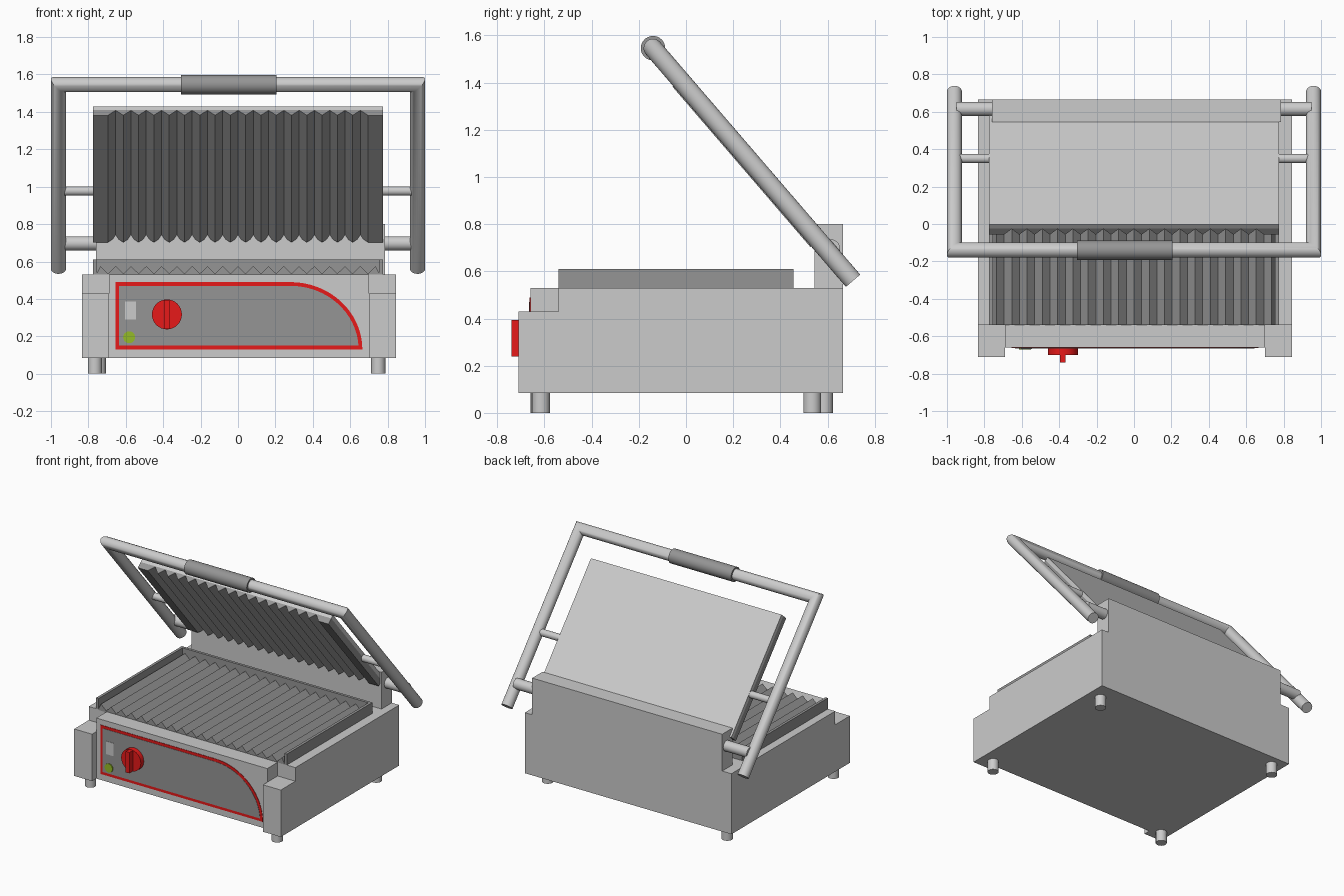
import bpy, bmesh, math
from mathutils import Vector

if "Cube" in bpy.data.objects:
    bpy.data.objects.remove(bpy.data.objects["Cube"])

X, Y, Z = Vector((1, 0, 0)), Vector((0, 1, 0)), Vector((0, 0, 1))


def material(name, r, g, b):
    m = bpy.data.materials.new(name)
    m.diffuse_color = (r, g, b, 1)
    m.use_nodes = True
    m.node_tree.nodes["Principled BSDF"].inputs["Base Color"].default_value = m.diffuse_color
    return m


dark = material("dark_grey", 0.3, 0.3, 0.3)
red = material("red", 0.8, 0.01, 0.01)
green = material("green", 0.3, 0.5, 0.02)


def finish(name, bm, mat=None, smooth=False):
    bmesh.ops.recalc_face_normals(bm, faces=bm.faces)
    me = bpy.data.meshes.new(name)
    bm.to_mesh(me)
    bm.free()
    ob = bpy.data.objects.new(name, me)
    bpy.context.collection.objects.link(ob)
    if mat:
        me.materials.append(mat)
    if smooth:
        bpy.ops.object.select_all(action='DESELECT')
        ob.select_set(True)
        bpy.context.view_layer.objects.active = ob
        bpy.ops.object.shade_smooth_by_angle(angle=math.radians(35))
    return ob


def loft(name, rings, mat=None, smooth=False):
    """Skin a list of point rings and cap both ends."""
    bm = bmesh.new()
    rows = [[bm.verts.new(p) for p in ring] for ring in rings]
    n = len(rows[0])
    for r0, r1 in zip(rows, rows[1:]):
        for i in range(n):
            j = (i + 1) % n
            bm.faces.new((r0[i], r0[j], r1[j], r1[i]))
    bm.faces.new(rows[0])
    bm.faces.new(rows[-1])
    return finish(name, bm, mat, smooth)


def prism(name, pts, a, b, start, sweep, mat=None):
    """Extrude a 2D profile in axes a, b from start along sweep."""
    ring = [start + a * p + b * q for p, q in pts]
    return loft(name, [ring, [v + sweep for v in ring]], mat)


def box(name, x0, x1, y0, y1, z0, z1, mat=None):
    pts = [(x0, y0), (x1, y0), (x1, y1), (x0, y1)]
    return prism(name, pts, X, Y, Z * z0, Z * (z1 - z0), mat)


def pipe(name, path, r, normal, mat=None, sides=24):
    """Round tube along a planar path, with mitred corners."""
    path = [Vector(p) for p in path]
    rings = []
    for i, p in enumerate(path):
        d0 = (p - path[max(i - 1, 0)]).normalized()
        d1 = (path[min(i + 1, len(path) - 1)] - p).normalized()
        s0, s1 = normal.cross(d0), normal.cross(d1)
        s = (s0 + s1).normalized()
        s /= s.dot(s1 if s1.length > 0.5 else s0)
        angles = [2 * math.pi * k / sides for k in range(sides)]
        rings.append([p + r * (s * math.cos(t) + normal * math.sin(t)) for t in angles])
    return loft(name, rings, mat, True)


def ridges(half, teeth, low, high):
    """Zigzag starting and ending on a crest."""
    step = half / teeth
    return [(-half + i * step, low if i % 2 else high) for i in range(2 * teeth + 1)]


# housing
box("housing", -0.835, 0.845, -0.54, 0.665, 0.085, 0.53)
box("front_block", -0.69, 0.70, -0.66, -0.54, 0.085, 0.53)
box("left_front_post", -0.835, -0.69, -0.71, -0.54, 0.085, 0.43)
box("right_front_post", 0.70, 0.845, -0.71, -0.54, 0.085, 0.43)
box("back_wall", -0.76, 0.785, 0.545, 0.665, 0.53, 0.80)

# feet
for i, (x, y) in enumerate([(-0.765, -0.62), (0.75, -0.615), (-0.745, 0.585), (0.75, 0.535)]):
    pipe(f"foot_{i + 1}", [(x, y, 0), (x, y, 0.09)], 0.038, X)

# lower cooking plate with side and back rims
for side, s in (("left", -1), ("right", 1)):
    x0, x1 = sorted((s * 0.775, s * 0.755))
    box(f"{side}_tray_rim", x0, x1, -0.54, 0.455, 0.53, 0.61, dark)
box("back_tray_rim", -0.755, 0.755, 0.435, 0.455, 0.53, 0.61, dark)
profile = [(-0.755, 0.525), (-0.755, 0.535)] + ridges(0.735, 18, 0.535, 0.575)
profile += [(0.755, 0.535), (0.755, 0.525)]
prism("lower_plate", profile, X, Z, Y * -0.54, Y * 0.975, dark)


# control panel with red border
def panel(i):
    a0 = math.asin(i / (0.36 - i))
    arc = [math.pi / 2 + (a0 - math.pi / 2) * k / 16 for k in range(17)]
    return [(-0.655 + i, 0.13 + i), (-0.655 + i, 0.49 - i)] + [
        (0.28 + (0.385 - i) * math.cos(t), 0.13 + (0.36 - i) * math.sin(t)) for t in arc]


prism("panel_border", panel(0), X, Z, Y * -0.663, Y * 0.005, red)
prism("control_panel", panel(0.02), X, Z, Y * -0.665, Y * 0.006, dark)
box("switch", -0.605, -0.545, -0.667, -0.66, 0.29, 0.385)
pipe("indicator_light", [(-0.582, -0.672, 0.195), (-0.582, -0.655, 0.195)], 0.032, Z, green)
pipe("knob", [(-0.38, -0.70, 0.317), (-0.38, -0.66, 0.317)], 0.08, Z, red, 32)
box("knob_grip", -0.395, -0.365, -0.74, -0.70, 0.24, 0.394, red)

# tilted lid: U runs up the lid, N points to its cooking side
P = Vector((0, 0.708, 0.56))
U = Vector((0, -0.652, 0.758)).normalized()
N = X.cross(U)
start, sweep = P + U * 0.226, U * 0.896
shell = [(-0.775, -0.027), (0.775, -0.027), (0.775, 0), (-0.775, 0)]
prism("lid_shell", shell, X, N, start, sweep)
profile = [(-0.775, 0), (-0.775, 0.044)] + ridges(0.695, 17, 0.004, 0.044)
profile += [(0.775, 0.044), (0.775, 0)]
prism("upper_plate", profile, X, N, start, sweep, dark)

# handle frame, grip and rods
top = P + U * 1.30
pipe("handle_frame", [P - X * 0.96, top - X * 0.96, top + X * 0.96, P + X * 0.96], 0.04, N)
pipe("handle_grip", [top - X * 0.305, top + X * 0.205], 0.052, N, dark)
for side, s in (("left", -1), ("right", 1)):
    pipe(f"{side}_pivot_rod", [(s * 0.75, 0.615, 0.697), (s * 0.95, 0.615, 0.697)], 0.038, Z)
    pipe(f"{side}_lid_rod", [(s * 0.765, 0.35, 0.977), (s * 0.95, 0.35, 0.977)], 0.025, Z)
